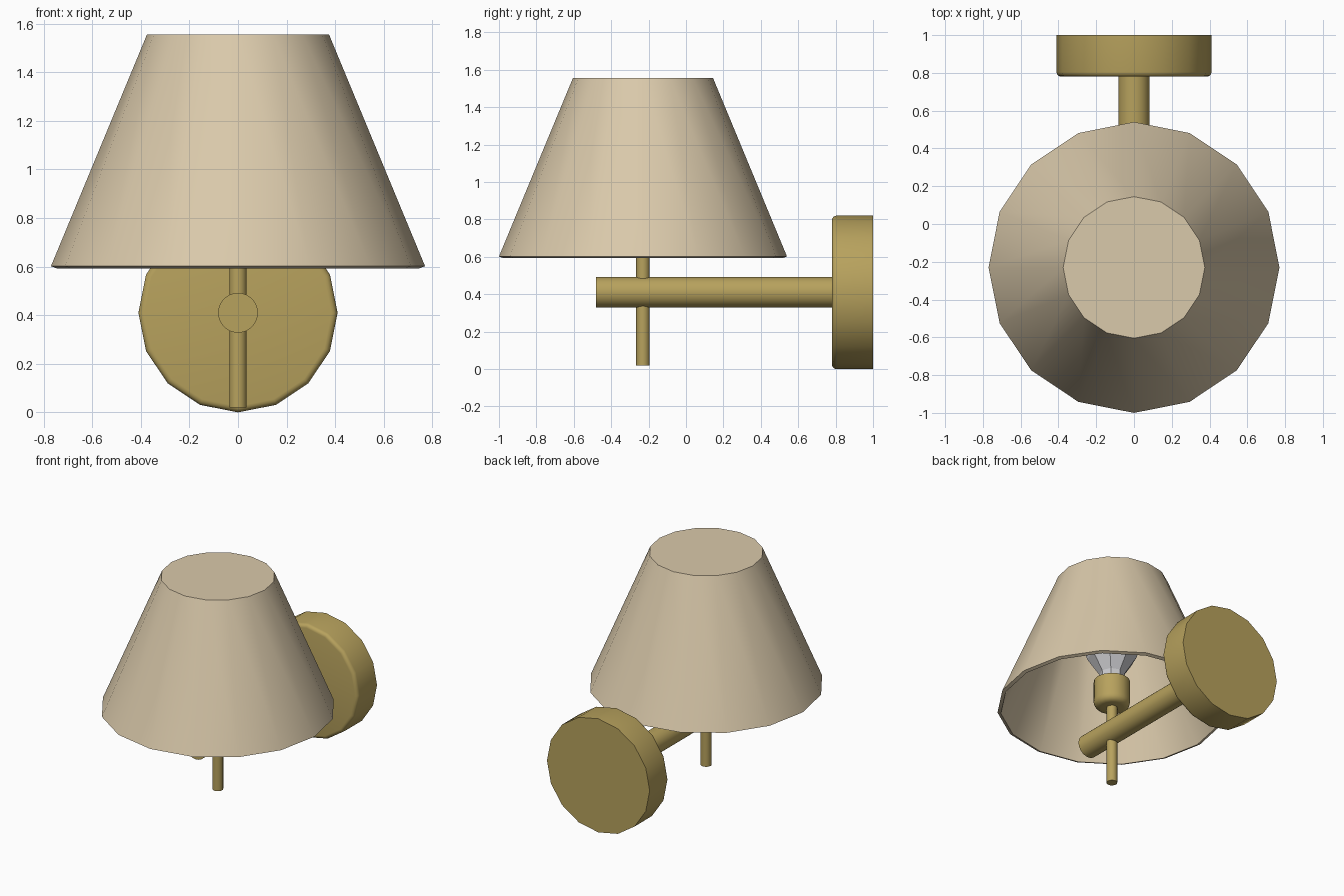
import bpy, bmesh, math
from mathutils import Matrix

cube = bpy.data.objects.get("Cube")
if cube:
    bpy.data.objects.remove(cube, do_unlink=True)


def material(name, color):
    mat = bpy.data.materials.new(name)
    mat.use_nodes = True
    mat.diffuse_color = (*color, 1)
    mat.node_tree.nodes["Principled BSDF"].inputs["Base Color"].default_value = (*color, 1)
    return mat


fabric = material("cream_fabric", (0.70, 0.585, 0.405))
brass = material("aged_brass", (0.475, 0.36, 0.11))
glass = material("grey_glass", (0.60, 0.60, 0.62))


def lathe(name, profile, sides, mat, location, facing_back=False, smooth=True):
    """Revolve a (radius, height) profile around z, or around y when facing_back."""
    bm = bmesh.new()
    rings = []
    for radius, height in profile:
        if radius == 0:
            rings.append([bm.verts.new((0, 0, height))] * sides)
        else:
            turns = [math.tau * i / sides for i in range(sides)]
            rings.append([bm.verts.new((radius * math.cos(t), radius * math.sin(t), height))
                          for t in turns])
    for low, high in zip(rings, rings[1:]):
        for i in range(sides):
            j = (i + 1) % sides
            corners = dict.fromkeys((low[i], low[j], high[j], high[i]))
            bm.faces.new(list(corners))
    bmesh.ops.recalc_face_normals(bm, faces=bm.faces)
    if facing_back:
        bm.transform(Matrix.Rotation(-math.pi / 2, 4, "X"))
    mesh = bpy.data.meshes.new(name)
    bm.to_mesh(mesh)
    bm.free()
    mesh.materials.append(mat)
    obj = bpy.data.objects.new(name, mesh)
    obj.location = location
    bpy.context.collection.objects.link(obj)
    if smooth:
        bpy.ops.object.select_all(action="DESELECT")
        obj.select_set(True)
        bpy.context.view_layer.objects.active = obj
        bpy.ops.object.shade_smooth_by_angle(angle=math.radians(35))
    return obj


def rod_profile(radius, length, bevel=0.0, steps=4):
    """Capped cylinder profile with an optional rounded first end."""
    corner = [(radius, 0)]
    if bevel:
        angles = [math.pi / 2 * i / steps for i in range(steps + 1)]
        corner = [(radius - bevel + bevel * math.sin(a), bevel - bevel * math.cos(a))
                  for a in angles]
    return [(0, 0), *corner, (radius, length), (0, length)]


LAMP_Y = -0.23
ARM_Z = 0.41

# Wall plate and horizontal arm
lathe("wall_plate", rod_profile(0.41, 0.22, 0.025), 16, brass, (0, 0.78, ARM_Z), True)
lathe("arm", rod_profile(0.082, 1.28), 32, brass, (0, -0.48, ARM_Z), True)

# Upright rod and bulb socket
lathe("upright_rod", rod_profile(0.036, 0.62), 16, brass, (0, LAMP_Y, 0.02))
lathe("bulb_socket", rod_profile(0.123, 0.20, 0.045), 16, brass, (0, LAMP_Y, 0.60))

# Faceted bulb
bulb = [(0, 0.79), (0.08, 0.79), (0.085, 0.86), (0.165, 0.98), (0.195, 1.07),
        (0.165, 1.17), (0.09, 1.24), (0, 1.26)]
lathe("bulb", bulb, 8, glass, (0, LAMP_Y, 0), smooth=False)

# Closed-top shade, hollow from below
shade = [(0, 1.555), (0.375, 1.555), (0.77, 0.602), (0.747, 0.593),
         (0.36, 1.53), (0, 1.53)]
lathe("shade", shade, 16, fabric, (0, LAMP_Y, 0))
